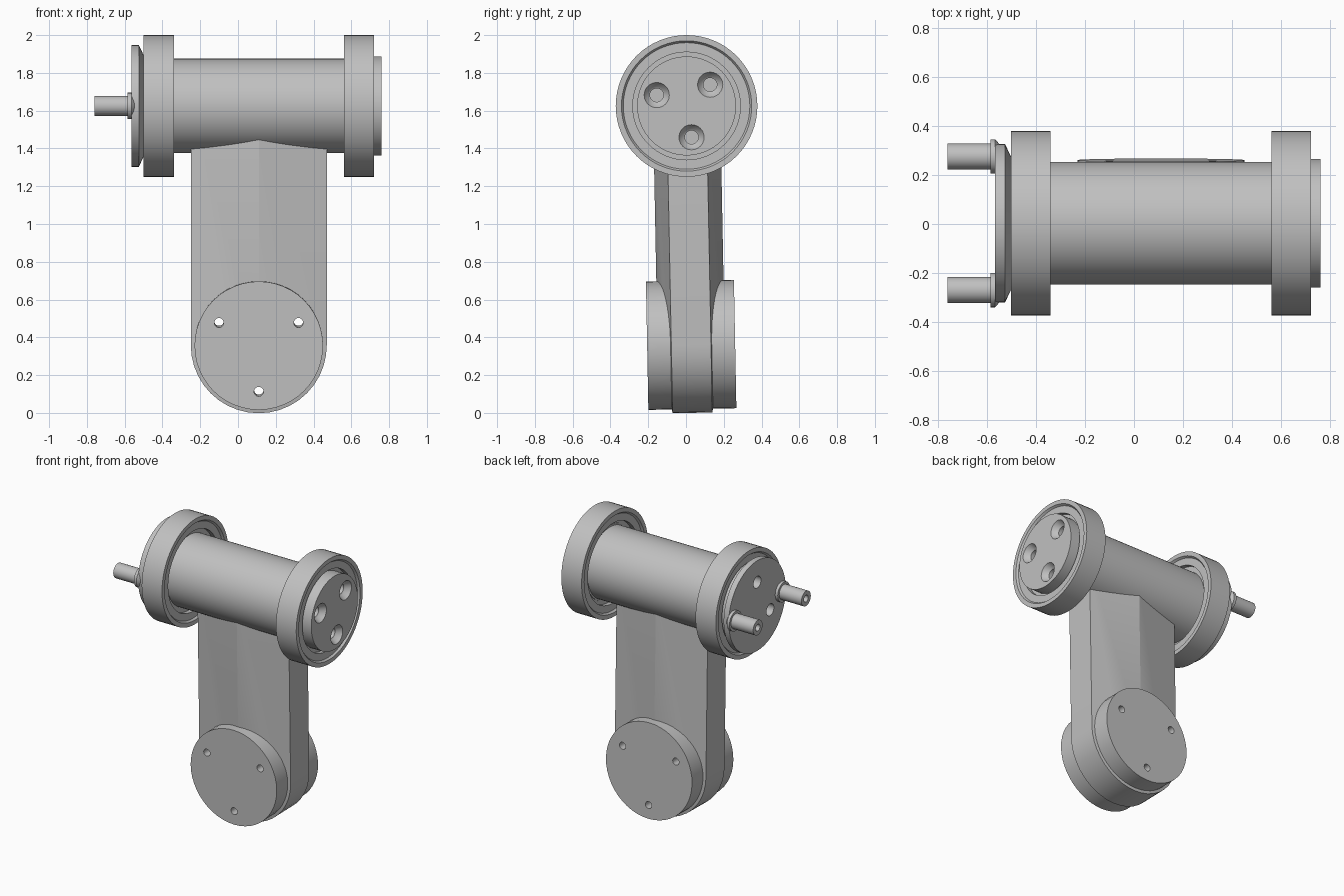
import bpy, bmesh, math
from mathutils import Matrix, Vector

cube = bpy.data.objects.get("Cube")
if cube:
    bpy.data.objects.remove(cube, do_unlink=True)

grey = bpy.data.materials.new("machined_grey")
grey.use_nodes = True
grey.diffuse_color = (0.53, 0.53, 0.53, 1)
grey.node_tree.nodes["Principled BSDF"].inputs["Base Color"].default_value = (0.53, 0.53, 0.53, 1)

AXIS = Vector((0, 0.003, 1.625))     # centre of the cross shaft
HUB = Vector((0.11, 0, -1.265))      # lower hub, relative to the shaft
TILT = Matrix.Translation(AXIS) @ Matrix.Rotation(math.radians(1.1), 4, 'X')


def finish(bm, name):
    bmesh.ops.recalc_face_normals(bm, faces=bm.faces)
    mesh = bpy.data.meshes.new(name)
    bm.to_mesh(mesh)
    bm.free()
    mesh.materials.append(grey)
    ob = bpy.data.objects.new(name, mesh)
    bpy.context.collection.objects.link(ob)
    return ob


def lathe(name, profile, place, segs=64, closed=False):
    """Turn (x, radius) points about the x axis."""
    bm = bmesh.new()
    rings = []
    for x, r in profile:
        rings.append([bm.verts.new(place @ Vector((x, r * math.cos(a), r * math.sin(a))))
                      for a in (math.tau * i / segs for i in range(segs))])
    pairs = list(zip(rings, rings[1:]))
    if closed:
        pairs.append((rings[-1], rings[0]))
    else:
        bm.faces.new(rings[0])
        bm.faces.new(rings[-1])
    for p, q in pairs:
        for i in range(segs):
            j = (i + 1) % segs
            bm.faces.new((p[i], p[j], q[j], q[i]))
    return finish(bm, name)


def cut(obs, cutters):
    for ob in obs:
        for c in cutters:
            mod = ob.modifiers.new("hole", 'BOOLEAN')
            mod.operation = 'DIFFERENCE'
            mod.solver = 'EXACT'
            mod.object = c
            with bpy.context.temp_override(object=ob, active_object=ob):
                bpy.ops.object.modifier_apply(modifier=mod.name)
    for c in cutters:
        bpy.data.objects.remove(c, do_unlink=True)


def polar(radius, degrees):
    a = math.radians(degrees)
    return radius * math.cos(a), radius * math.sin(a)


shaft_at = Matrix.Translation(AXIS)
smooth, crisp = [], []

# Cross shaft with its wider end cap
shaft = lathe("cross_shaft", [(-0.48, 0.25), (0.6, 0.25), (0.6, 0.262), (0.76, 0.262)], shaft_at)
holes = []
for d in (160, 42, 279):
    y, z = polar(0.168, d)
    holes.append(lathe("cap_hole", [(0.66, 0.036), (0.72, 0.036), (0.725, 0.045), (0.77, 0.073)],
                       shaft_at @ Matrix.Translation((0, y, z)), 24))
cut([shaft], holes)
smooth.append(shaft)

# Bearings: mirrored half profile with a recessed face and a gap round the shaft
half = [(0.035, 0.24), (0.035, 0.285), (0.066, 0.285), (0.066, 0.335), (0.08, 0.345), (0.08, 0.375)]
ring = half + [(-x, r) for x, r in reversed(half)]
for name, x in (("right_bearing", -0.42), ("left_bearing", 0.64)):
    smooth.append(lathe(name, ring, shaft_at @ Matrix.Translation((x, 0, 0)), closed=True))

# Drive flange with three bolt holes
flange = lathe("drive_flange", [(-0.565, 0.322), (-0.525, 0.322), (-0.5, 0.27), (-0.46, 0.27)], shaft_at)
holes = []
for d in (90, 210, 330):
    y, z = polar(0.168, d)
    holes.append(lathe("flange_hole", [(-0.6, 0.042), (-0.49, 0.042)],
                       shaft_at @ Matrix.Translation((0, y, z)), 24))
cut([flange], holes)
smooth.append(flange)

# Drive pins with collars and drilled ends
pin = [(-0.72, 0.022), (-0.76, 0.024), (-0.76, 0.053), (-0.585, 0.053),
       (-0.585, 0.07), (-0.565, 0.07), (-0.535, 0.035)]
for name, y in (("front_drive_pin", -0.272), ("back_drive_pin", 0.272)):
    smooth.append(lathe(name, pin, shaft_at @ Matrix.Translation((0, y, 0)), 32))

# Arm: rounded lower end, with a ridge down the middle of both faces
N, R, EDGE, RIDGE, TOP = 20, 0.36, 0.105, 0.178, -0.03
outline = [(R, TOP - HUB.z)]
outline += [polar(R, -180 * i / N) for i in range(N + 1)]
outline += [(-R, TOP - HUB.z)]
bm = bmesh.new()


def arm_vert(x, y, z):
    return bm.verts.new(TILT @ (HUB + Vector((x, y, z))))


sides = []
for s in (-1, 1):
    rim = [arm_vert(x, s * EDGE, z) for x, z in outline]
    apex = arm_vert(0, s * RIDGE, 0)
    peak = arm_vert(0, s * RIDGE, TOP - HUB.z)
    bm.faces.new((rim[0], rim[1], apex, peak))
    bm.faces.new((rim[-2], rim[-1], peak, apex))
    for p, q in zip(rim[1:-2], rim[2:-1]):
        bm.faces.new((p, q, apex))
    sides.append((rim, peak))
(front, fpeak), (back, bpeak) = sides
for i in range(len(front) - 1):
    bm.faces.new((front[i], front[i + 1], back[i + 1], back[i]))
bm.faces.new((front[0], fpeak, front[-1], back[-1], bpeak, back[0]))
arm = finish(bm, "arm")
crisp.append(arm)

# Hub discs on both faces of the arm, drilled right through
hub_at = TILT @ Matrix.Translation(HUB) @ Matrix.Rotation(math.pi / 2, 4, 'Z')
hub = lathe("hub_discs", [(-0.233, 0.34), (0.233, 0.34)], hub_at, 48)
crisp.append(hub)
holes = []
for d in (30, 150, 270):
    y, z = polar(0.243, d)
    holes.append(lathe("hub_hole", [(-0.4, 0.025), (0.4, 0.025)],
                       hub_at @ Matrix.Translation((0, y, z)), 20))
cut([arm, hub], holes)

# Smooth round surfaces, keep edges sharp
for group, angle in ((smooth, 30), (crisp, 20)):
    bpy.ops.object.select_all(action='DESELECT')
    for ob in group:
        ob.select_set(True)
    bpy.context.view_layer.objects.active = group[0]
    bpy.ops.object.shade_smooth_by_angle(angle=math.radians(angle))
